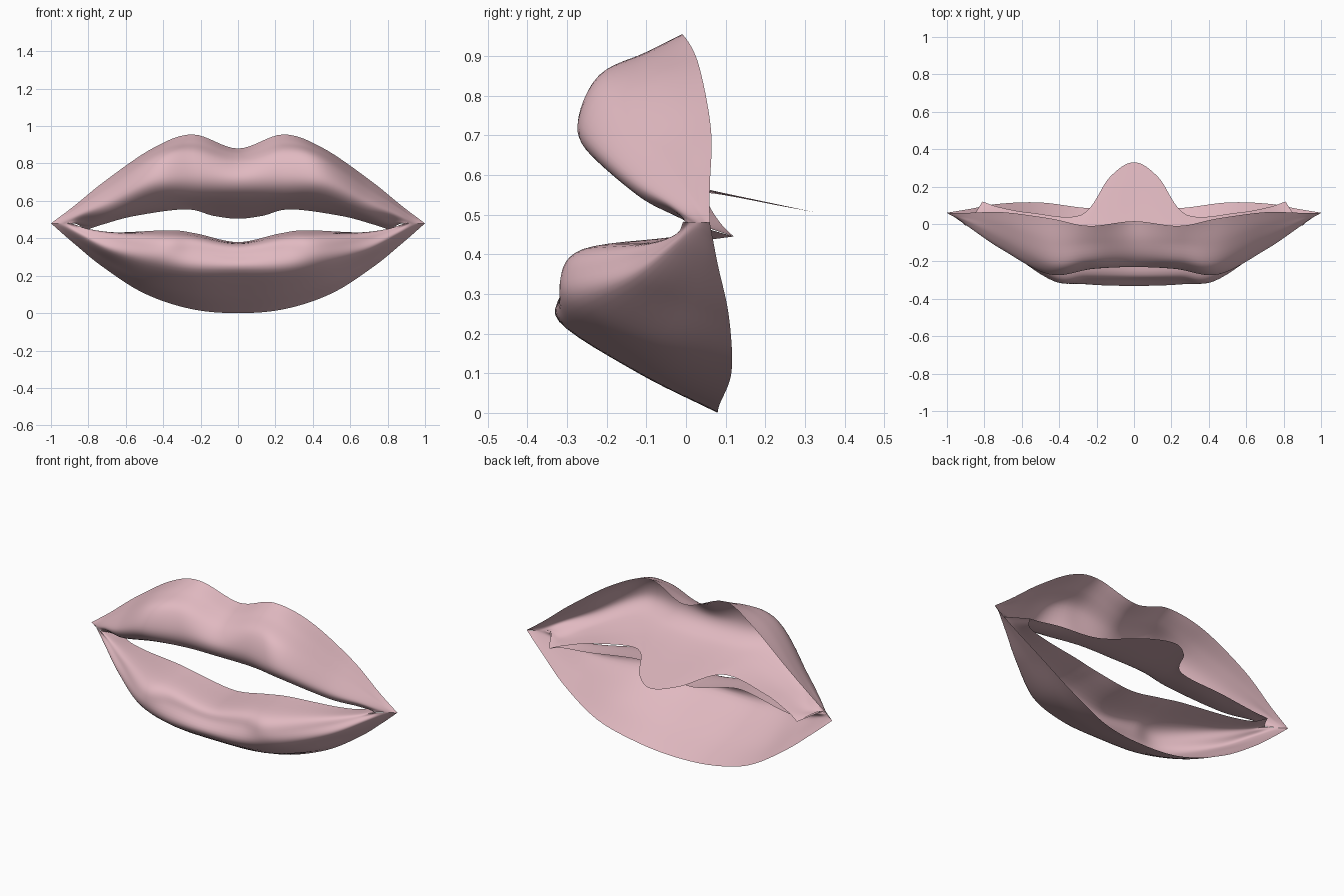
import bpy
from mathutils import Vector

pink = bpy.data.materials.new("lip pink")
pink.diffuse_color = (0.75, 0.485, 0.53, 1)


def spline(pts, steps):
    """Smooth curve through the points, with even steps per span."""
    pts = [Vector(p) for p in pts]
    ext = [2 * pts[0] - pts[1]] + pts + [2 * pts[-1] - pts[-2]]
    out = []
    for i in range(1, len(ext) - 2):
        a, b, c, d = ext[i - 1:i + 3]
        for k in range(steps):
            t = k / steps
            out.append(0.5 * (2 * b + (c - a) * t + (2 * a - 5 * b + 4 * c - d) * t * t
                              + (3 * b - a - 3 * c + d) * t ** 3))
    out.append(pts[-1])
    return out


def lip(name, rails, flip):
    """Loft a skin across mirrored rails that run from the middle to the corner."""
    curves = []
    for r in rails:
        left = [(-x, y, z) for x, y, z in reversed(r[1:])]
        curves.append(spline(left + r, 8))
    columns = [spline(c, 6) for c in zip(*curves)]
    n = len(columns[0])
    verts = [v for col in columns for v in col]
    faces = []
    for i in range(len(columns) - 1):
        for j in range(n - 1):
            a = i * n + j
            f = (a, a + n, a + n + 1, a + 1)
            faces.append(f[::-1] if flip else f)
    mesh = bpy.data.meshes.new(name)
    mesh.from_pydata(verts, [], faces)
    mesh.materials.append(pink)
    mesh.shade_smooth()
    obj = bpy.data.objects.new(name, mesh)
    bpy.context.collection.objects.link(obj)
    return obj


# Upper lip: bowed top edge, rounded front, underside running back to a flap
upper_front = [
    [(0, .015, .88), (.24, -.01, .955), (.45, .03, .885), (.7, .063, .715), (.88, .06, .57), (1, .06, .48)],
    [(0, -.09, .85), (.24, -.10, .91), (.45, -.10, .86), (.7, -.01, .69), (.875, .03, .56), (.985, .05, .48)],
    [(0, -.18, .80), (.24, -.20, .855), (.44, -.22, .82), (.7, -.09, .65), (.87, 0, .55), (.965, .04, .48)],
    [(0, -.23, .72), (.22, -.24, .735), (.45, -.27, .715), (.7, -.14, .59), (.85, -.04, .525), (.93, .02, .48)],
]
upper_under = [
    [(0, -.19, .645), (.22, -.20, .65), (.43, -.23, .643), (.68, -.11, .54), (.82, -.02, .50), (.89, 0, .48)],
    [(0, -.06, .59), (.20, -.08, .595), (.38, -.11, .59), (.64, -.04, .52), (.79, .02, .475), (.86, .03, .475)],
    [(0, .33, .505), (.13, .25, .52), (.28, .05, .555), (.55, .06, .52), (.72, .09, .475), (.81, .12, .445)],
]
lip("upper_lip", upper_front + upper_under, True)

# Lower lip: sloping underside, front ridge, rolled top running back into the mouth
lower_under = [
    [(0, .08, 0), (.25, .085, .022), (.5, .115, .105), (.72, .108, .245), (.88, .08, .375), (1, .06, .48)],
    [(0, -.12, .10), (.25, -.12, .115), (.48, -.08, .167), (.7, 0, .28), (.87, .04, .39), (.98, .05, .48)],
    [(0, -.32, .23), (.25, -.31, .235), (.46, -.265, .265), (.69, -.13, .335), (.85, -.03, .42), (.95, .03, .48)],
]
lower_top = [
    [(0, -.30, .31), (.24, -.30, .335), (.42, -.305, .345), (.67, -.13, .385), (.83, -.03, .44), (.92, .01, .48)],
    [(0, -.25, .365), (.25, -.25, .405), (.40, -.25, .415), (.64, -.11, .425), (.80, -.02, .45), (.89, 0, .48)],
    [(0, -.03, .38), (.22, -.05, .425), (.36, -.04, .443), (.62, .02, .432), (.76, .06, .437), (.81, .12, .445)],
]
lip("lower_lip", lower_under + lower_top, False)
